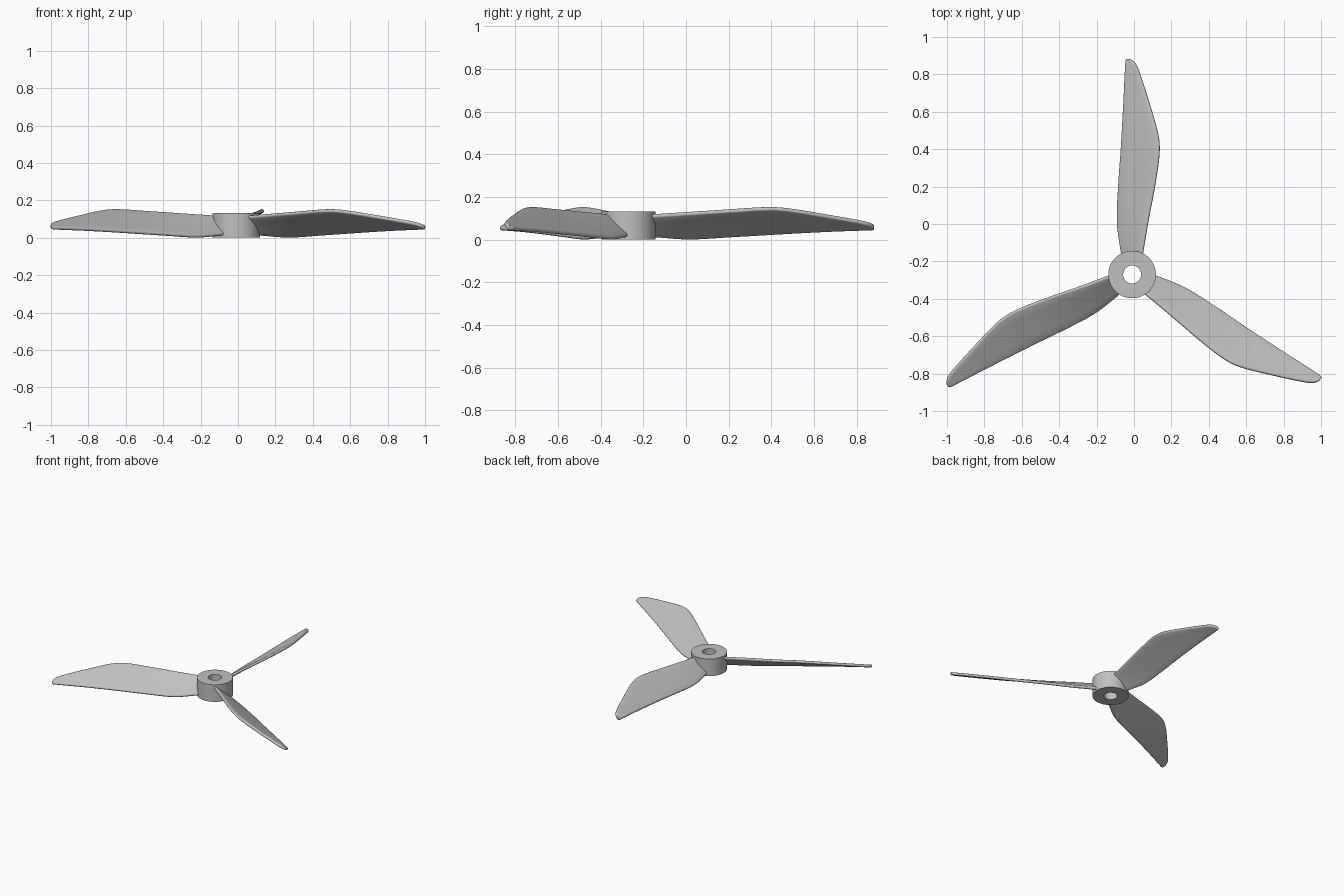
import bpy, bmesh, math
from mathutils import Vector, Matrix

cube = bpy.data.objects.get("Cube")
if cube:
    bpy.data.objects.remove(cube)

CENTRE = Vector((-0.01, -0.27, 0))

grey = bpy.data.materials.new("plain grey")
grey.use_nodes = True
colour = (0.53, 0.53, 0.53, 1)
grey.diffuse_color = colour
grey.node_tree.nodes["Principled BSDF"].inputs["Base Color"].default_value = colour


def finish(name, bm, angle):
    """Turn a bmesh into a smooth-shaded object with sharp corners kept."""
    bmesh.ops.recalc_face_normals(bm, faces=bm.faces)
    mesh = bpy.data.meshes.new(name)
    bm.to_mesh(mesh)
    bm.free()
    mesh.materials.append(grey)
    obj = bpy.data.objects.new(name, mesh)
    bpy.context.collection.objects.link(obj)
    bpy.ops.object.select_all(action='DESELECT')
    obj.select_set(True)
    bpy.context.view_layer.objects.active = obj
    bpy.ops.object.shade_smooth_by_angle(angle=math.radians(angle))
    return obj


def skin(bm, rings, closed):
    """Bridge a list of closed vertex rings with quads."""
    n = len(rings[0])
    pairs = list(zip(rings, rings[1:]))
    if closed:
        pairs.append((rings[-1], rings[0]))
    for a, b in pairs:
        for i in range(n):
            j = (i + 1) % n
            bm.faces.new((a[i], a[j], b[j], b[i]))


# Hub: a short tube made by lathing a rectangle
def make_hub(outer=0.127, bore=0.048, height=0.133, sides=64):
    bm = bmesh.new()
    rings = []
    for radius, z in ((outer, 0), (outer, height), (bore, height), (bore, 0)):
        rings.append([bm.verts.new(CENTRE + Vector((
            radius * math.cos(math.tau * i / sides),
            radius * math.sin(math.tau * i / sides), z))) for i in range(sides)])
    skin(bm, rings, True)
    finish("hub", bm, 30)


# Blade stations: distance from axis, low edge (x, z), high edge (x, z)
STATIONS = [
    (0.085, -0.050, 0.018, 0.052, 0.114),
    (0.135, -0.061, 0.014, 0.060, 0.117),
    (0.285, -0.080, 0.005, 0.086, 0.126),
    (0.480, -0.073, 0.016, 0.123, 0.138),
    (0.650, -0.061, 0.026, 0.146, 0.148),
    (0.750, -0.055, 0.032, 0.139, 0.142),
    (0.940, -0.045, 0.042, 0.085, 0.111),
    (1.070, -0.039, 0.047, 0.043, 0.088),
    (1.125, -0.036, 0.049, 0.020, 0.076),
    (1.145, -0.034, 0.050, 0.001, 0.067),
    (1.152, -0.028, 0.053, -0.013, 0.062),
]


def smooth_stations(points, steps=4):
    """Pass a cubic curve through the stations, with finite-difference slopes."""
    pts = [Vector(p) for p in points]
    last = len(pts) - 1
    slopes = []
    for i in range(last + 1):
        a, b = pts[max(i - 1, 0)], pts[min(i + 1, last)]
        slopes.append((b - a) / (b[0] - a[0]))
    result = []
    for i in range(last):
        p, q = pts[i], pts[i + 1]
        span = q[0] - p[0]
        for k in range(steps):
            t = k / steps
            result.append(p * (2*t**3 - 3*t**2 + 1) + slopes[i] * span * (t**3 - 2*t**2 + t)
                          + q * (3*t**2 - 2*t**3) + slopes[i + 1] * span * (t**3 - t**2))
    result.append(pts[last])
    return result


def section(station, half=0.010, arc=6, flats=5):
    """Thin plate section with rounded edges, tilted from low to high edge."""
    r, low_x, low_z, high_x, high_z = station
    low, high = Vector((low_x, r, low_z)), Vector((high_x, r, high_z))
    chord = high - low
    length = chord.length
    along = chord / length
    across = Vector((-along.z, 0, along.x))
    h = min(half, length * 0.4)
    outline = []
    for end, sign in ((length - h, 1), (h, -1)):
        for k in range(arc + 1):
            a = math.pi * (k / arc - 0.5)
            outline.append((end + sign * h * math.cos(a), sign * h * math.sin(a)))
        for k in range(1, flats):
            f = k / flats
            outline.append((end + sign * f * (2 * h - length), sign * h))
    return [low + along * u + across * v for u, v in outline]


# Three blades spaced evenly around the hub
def make_blade(name, angle):
    bm = bmesh.new()
    place = Matrix.Translation(CENTRE) @ Matrix.Rotation(math.radians(angle), 4, 'Z')
    rings = [[bm.verts.new(place @ p) for p in section(s)]
             for s in smooth_stations(STATIONS)]
    skin(bm, rings, False)
    bm.faces.new(rings[0])
    bm.faces.new(rings[-1])
    finish(name, bm, 40)


make_hub()
for blade_name, turn in (("back_blade", 0), ("right_blade", 120), ("left_blade", -120)):
    make_blade(blade_name, turn)
